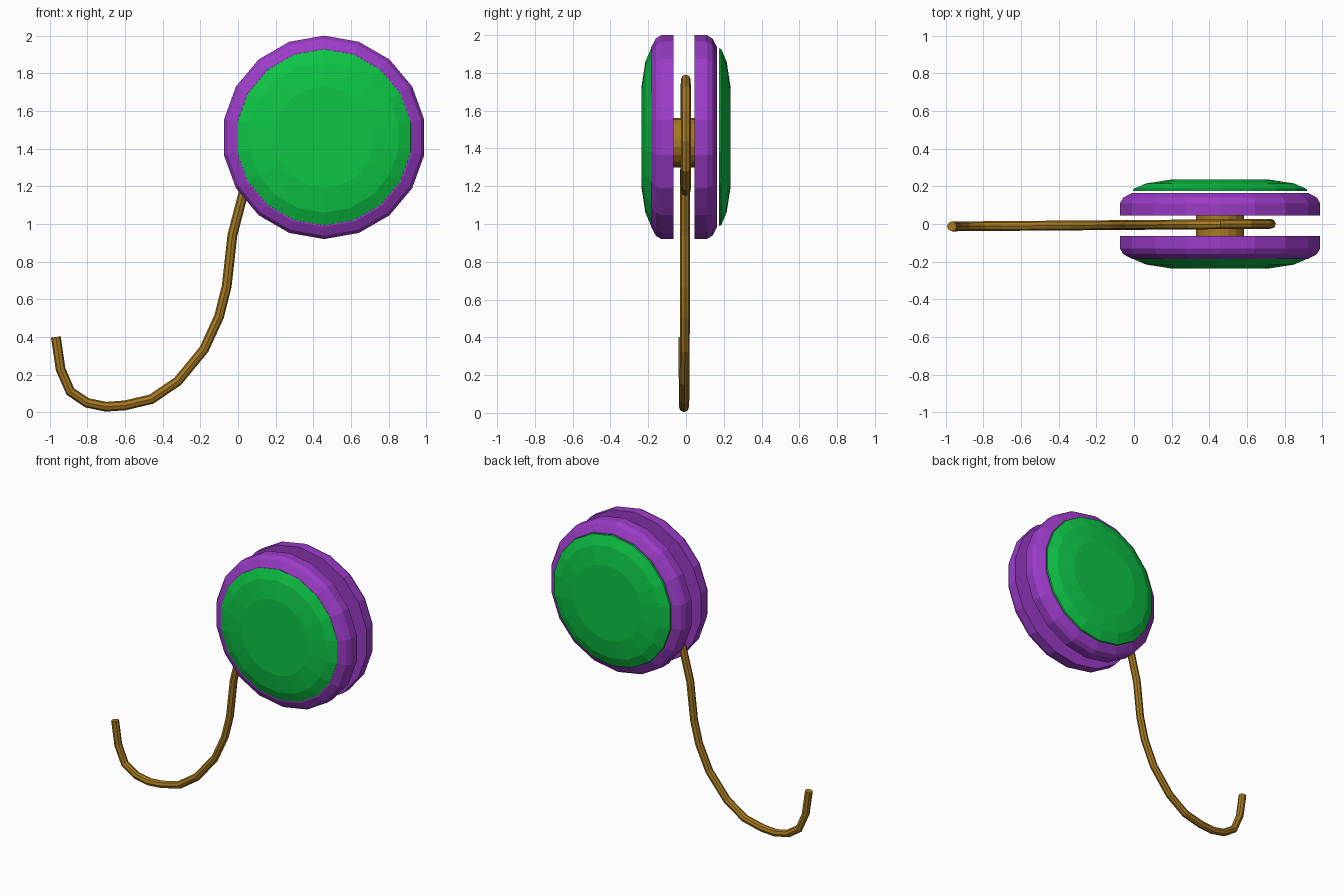
import bpy, bmesh
from math import sin, cos, tau

if "Cube" in bpy.data.objects:
    bpy.data.objects.remove(bpy.data.objects["Cube"])

CX, CZ, SIDES = 0.457, 1.46, 18


def material(name, rgb):
    m = bpy.data.materials.new(name)
    m.diffuse_color = (*rgb, 1)
    m.use_nodes = True
    m.node_tree.nodes["Principled BSDF"].inputs["Base Color"].default_value = m.diffuse_color
    return m


PURPLE = material("purple", (0.33, 0.045, 0.58))
GREEN = material("green", (0.004, 0.56, 0.06))
BROWN = material("brown", (0.38, 0.19, 0.015))


def lathe(name, profile, mat, side=1, shift=0.0, cz=CZ):
    """Flat-shaded turned solid about the y axis; profile is (radius, y)."""
    bm = bmesh.new()
    rings = [[bm.verts.new((CX + r * sin(tau * i / SIDES), side * y + shift,
                            cz + r * cos(tau * i / SIDES)))
              for i in range(SIDES)] for r, y in profile]
    for a, b in zip(rings, rings[1:]):
        for i in range(SIDES):
            j = (i + 1) % SIDES
            bm.faces.new((a[i], a[j], b[j], b[i]))
    bm.faces.new(rings[0])
    bm.faces.new(rings[-1])
    bmesh.ops.recalc_face_normals(bm, faces=bm.faces)
    me = bpy.data.meshes.new(name)
    bm.to_mesh(me)
    bm.free()
    me.materials.append(mat)
    ob = bpy.data.objects.new(name, me)
    bpy.context.collection.objects.link(ob)


# Two rounded discs, each with a domed cap
disc = [(0.54, 0.055), (0.54, 0.12), (0.522, 0.15), (0.475, 0.175)]
cap = [(0.47, 0.176), (0.467, 0.186), (0.40, 0.215), (0.27, 0.235)]
for side, label in ((-1, "front"), (1, "back")):
    lathe(label + "_disc", disc, PURPLE, side, -0.01)
    lathe(label + "_cap", cap, GREEN, side)

# Axle between the discs
lathe("axle", [(0.13, -0.068), (0.13, 0.048)], BROWN, cz=1.43)

# String: hanging tail, then one turn around the axle
path = [(-0.967, 0.40), (-0.942, 0.23), (-0.89, 0.11), (-0.80, 0.05),
        (-0.70, 0.03), (-0.60, 0.037), (-0.46, 0.07), (-0.32, 0.165),
        (-0.18, 0.335), (-0.10, 0.51), (-0.06, 0.67), (-0.03, 0.94),
        (0.03, 1.17), (0.10, 1.38), (0.18, 1.57), (0.30, 1.71),
        (0.46, 1.765), (0.61, 1.71), (0.71, 1.59), (0.727, 1.44),
        (0.69, 1.29), (0.59, 1.20), (0.46, 1.175), (0.35, 1.23),
        (0.31, 1.34), (0.33, 1.45)]
curve = bpy.data.curves.new("string", "CURVE")
curve.dimensions = "3D"
curve.bevel_depth = 0.026
curve.bevel_resolution = 2
curve.use_fill_caps = True
spline = curve.splines.new("POLY")
spline.points.add(len(path) - 1)
for p, (x, z) in zip(spline.points, path):
    p.co = (x, -0.005 + 0.008 * x, z, 1)
spline.use_smooth = False
curve.materials.append(BROWN)
bpy.context.collection.objects.link(bpy.data.objects.new("string", curve))
